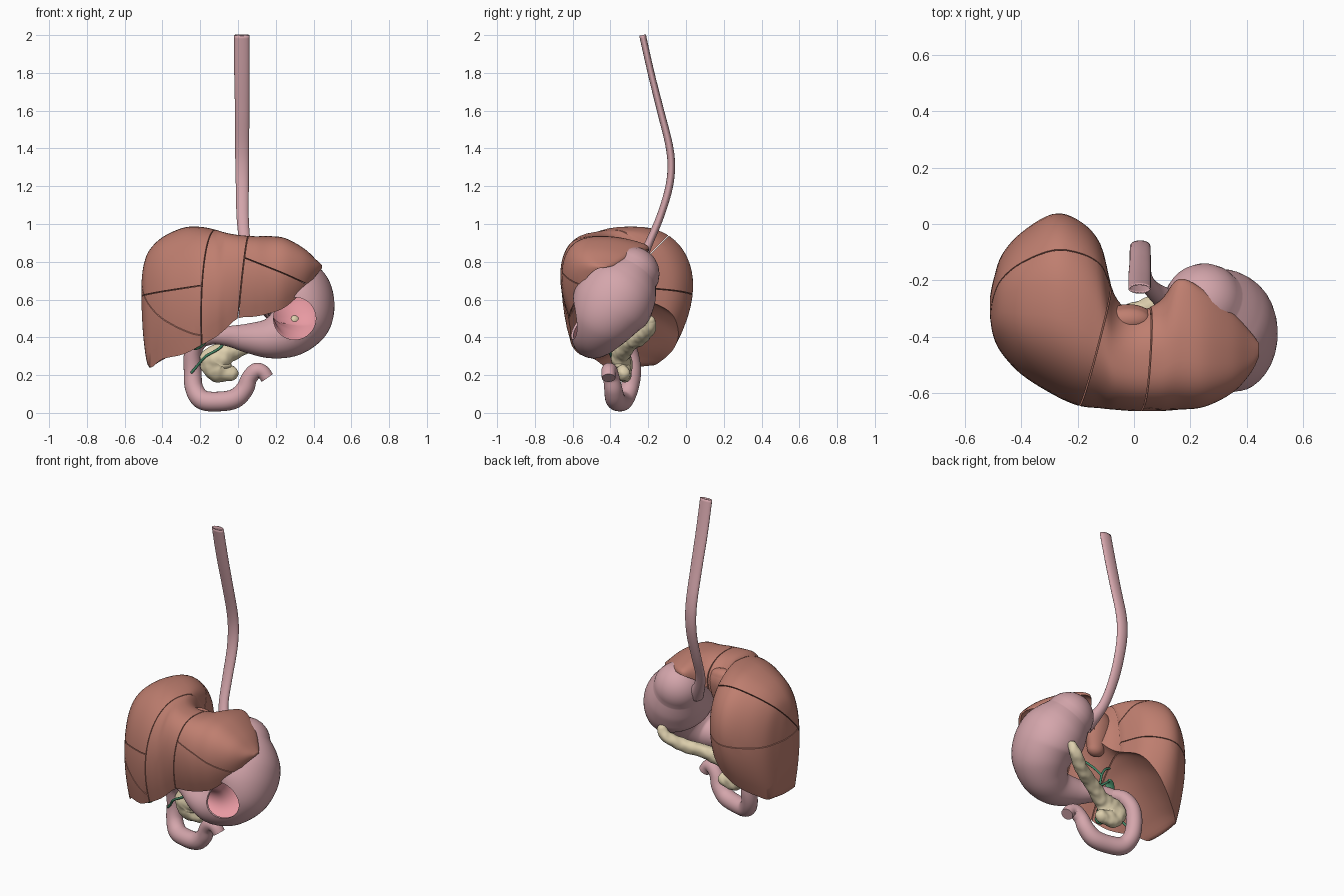
import bpy, bmesh, math
from mathutils import Vector, noise

if "Cube" in bpy.data.objects:
    bpy.data.objects.remove(bpy.data.objects["Cube"])


def material(name, rgb):
    m = bpy.data.materials.new(name)
    m.diffuse_color = (*rgb, 1)
    m.use_nodes = True
    m.node_tree.nodes["Principled BSDF"].inputs["Base Color"].default_value = m.diffuse_color
    return m


LIVER = material("liver_brown", (0.52, 0.21, 0.16))
PINK = material("gut_pink", (0.66, 0.38, 0.41))
LINING = material("lining_pink", (0.80, 0.32, 0.36))
CREAM = material("pancreas_cream", (0.73, 0.63, 0.42))
GREEN = material("gall_green", (0.10, 0.42, 0.22))
DARK = material("duct_green", (0.06, 0.25, 0.14))


def finish(bm, name, mat, angle=40):
    bmesh.ops.recalc_face_normals(bm, faces=bm.faces)
    me = bpy.data.meshes.new(name)
    bm.to_mesh(me)
    bm.free()
    ob = bpy.data.objects.new(name, me)
    bpy.context.collection.objects.link(ob)
    me.materials.append(mat)
    bpy.ops.object.select_all(action='DESELECT')
    ob.select_set(True)
    bpy.context.view_layer.objects.active = ob
    bpy.ops.object.shade_smooth_by_angle(angle=math.radians(angle))
    return ob


def spline(rows, steps):
    """Smooth interpolation through rows of equal length."""
    r = [rows[0]] + list(rows) + [rows[-1]]
    out = []
    for i in range(1, len(r) - 2):
        for k in range(steps):
            t = k / steps
            out.append([0.5 * (2 * b + (c - a) * t + (2 * a - 5 * b + 4 * c - d) * t * t
                        + (3 * b - a - 3 * c + d) * t ** 3)
                        for a, b, c, d in zip(*r[i - 1:i + 3])])
    return out + [list(rows[-1])]


def loft(rings, caps=(True, True)):
    bm = bmesh.new()
    vs = [[bm.verts.new(p) for p in ring] for ring in rings]
    n = len(vs[0])
    for a, b in zip(vs, vs[1:]):
        for j in range(n):
            bm.faces.new((a[j], a[(j + 1) % n], b[(j + 1) % n], b[j]))
    for on, ring in zip(caps, (vs[0], vs[-1])):
        if on:
            bm.faces.new(ring)
    return bm


def tube(name, rows, mat, sides=24, steps=8, up=(0, 1, 0), round_ends=(True, True), caps=(True, True), bump=0):
    """Sweep an ellipse along x, y, z, radius, second radius."""
    rows = [r if len(r) == 5 else (*r, r[3]) for r in rows]
    pts = spline(rows, steps)
    P = [Vector(p[:3]) for p in pts]
    v, rings, last = Vector(up), [], len(P) - 1
    for i, p in enumerate(pts):
        t = (P[min(i + 1, last)] - P[max(i - 1, 0)]).normalized()
        v = (v - t * v.dot(t)).normalized()
        u = t.cross(v)

        def ring(scale, push):
            out = []
            for k in range(sides):
                a = 2 * math.pi * k / sides
                q = P[i] + t * push + scale * (u * p[3] * math.cos(a) + v * p[4] * math.sin(a))
                out.append(q + (q - P[i]) * bump * noise.noise(q * 26))
            return out
        dome = [(math.cos(math.radians(d)), p[4] * math.sin(math.radians(d))) for d in (15, 30, 45, 60, 73, 84)]
        if i == 0 and round_ends[0]:
            rings += [ring(s, -h) for s, h in reversed(dome)]
        rings.append(ring(1, 0))
        if i == last and round_ends[1]:
            rings += [ring(s, h) for s, h in dome]
    return finish(loft(rings, caps), name, mat)


# Liver: slices across x = x, front y, back y, top z, front edge z, back edge z, hollow, back inset
slices = [
    (-.512, -.33, -.26, .68, .60, .60, .00, .00),
    (-.500, -.40, -.20, .78, .40, .42, -.02, .03),
    (-.470, -.46, -.11, .86, .245, .26, -.01, .10),
    (-.40, -.535, -.03, .93, .285, .28, .03, .13),
    (-.29, -.605, .035, .98, .31, .35, .11, .14),
    (-.20, -.645, .015, .985, .355, .44, .14, .10),
    (-.12, -.655, -.07, .97, .40, .54, .12, .05),
    (-.07, -.66, -.25, .955, .44, .62, .08, .02),
    (.00, -.665, -.31, .942, .50, .70, .08, .02),
    (.09, -.665, -.275, .935, .51, .80, .14, .00),
    (.16, -.66, -.195, .936, .525, .86, .15, .00),
    (.25, -.65, -.235, .925, .56, .855, .12, .00),
    (.35, -.60, -.315, .87, .65, .82, .07, .00),
    (.415, -.53, -.385, .81, .73, .78, .03, .00),
    (.445, -.47, -.425, .78, .765, .77, .00, .00)]


def power(c, e):
    return math.copysign(abs(c) ** e, c)


rings = []
for x, yf, yb, zt, zf, zb, hollow, inset in spline(slices, 5):
    ring = []
    for k in range(37):
        t = math.pi * k / 36
        w = (1 - power(math.cos(t), .8)) / 2
        base = zf + (zb - zf) * w
        s = max(0, math.sin(t)) ** .85
        low = (1 - s) ** 2
        y = yf + (yb - yf) * w
        y += -inset * low if w > .5 else .08 * low * min(1, (yb - yf) / .4)
        ring.append(Vector((x, y, base + (zt - base) * s)))
    # stretch so the bulges reach the front and back limits
    lo, hi = min(p.y for p in ring), max(p.y for p in ring)
    for p in ring:
        p.y = yf + (p.y - lo) / (hi - lo) * (yb - yf)
    a, b = ring[-1], ring[0]
    for k in range(1, 16):
        f = k / 16
        ring.append(a.lerp(b, f) + Vector((0, 0, hollow * 4 * f * (1 - f))))
    rings.append(ring)
whole = loft(rings)
bmesh.ops.recalc_face_normals(whole, faces=whole.faces)


def split(bm, co, no):
    """Cut a closed solid by a plane into two capped halves with a narrow gap."""
    halves = []
    n = Vector(no).normalized()
    for sign in (1, -1):
        part = bm.copy()
        cut = bmesh.ops.bisect_plane(part, geom=part.verts[:] + part.edges[:] + part.faces[:],
                                     plane_co=Vector(co) + n * sign * .0022, plane_no=n * sign, clear_inner=True)
        edges = [e for e in cut['geom_cut'] if isinstance(e, bmesh.types.BMEdge) and e.is_boundary]
        bmesh.ops.holes_fill(part, edges=edges, sides=0)
        halves.append(part)
    bm.free()
    return halves


rest, right = split(whole, (-.19, -.65, .75), (1, -.255, -.035))
left, medial = split(rest, (.025, -.66, .75), (1, -.07, -.11))
left_up, left_low = split(left, (.2, -.65, .755), (.4, .1, 1))
back, front = split(right, (-.48, -.34, .69), (0, 1, -1))
segments = {"liver_medial": medial, "liver_left_upper": left_up, "liver_left_lower": left_low}
for label, piece in (("posterior", back), ("anterior", front)):
    hi, lo = split(piece, (-.35, -.3, .635), (-.12, .06, 1))
    segments["liver_upper_" + label] = hi
    segments["liver_lower_" + label] = lo
for name, bm in segments.items():
    finish(bm, name, LIVER, 50)

# Caudate lobe
tube("liver_caudate", [(-.02, -.365, .66, .055, .045), (-.02, -.345, .74, .08, .05),
                       (-.02, -.335, .81, .088, .05), (-.02, -.34, .85, .08, .045)], LIVER)

# Stomach: hollow wall with a round window in front
stomach = tube("stomach", [
    (.25, -.285, .735, .145, .145), (.28, -.325, .675, .178, .19), (.305, -.365, .62, .195, .212),
    (.322, -.405, .56, .188, .21), (.312, -.44, .495, .175, .18), (.26, -.475, .43, .142), (.17, -.49, .395, .108),
    (.06, -.465, .395, .08), (-.04, -.42, .405, .056), (-.12, -.38, .405, .042), (-.17, -.35, .39, .036)],
    PINK, sides=40)
stomach.data.materials.append(LINING)
wall = stomach.modifiers.new("wall", 'SOLIDIFY')
wall.thickness = .012
wall.offset = -1
wall.material_offset = 1
bpy.ops.mesh.primitive_cylinder_add(vertices=64, radius=.112, depth=.34, location=(.30, -.66, .50),
                                    rotation=(math.pi / 2, 0, 0))
cutter = bpy.context.object
cutter.name = "window_cutter"
cutter.hide_render = True
cutter.hide_set(True)
window = stomach.modifiers.new("window", 'BOOLEAN')
window.object = cutter
window.operation = 'DIFFERENCE'
window.solver = 'EXACT'

# Esophagus: flattened, open at the top
gullet = tube("esophagus", [
    (.02, -.23, 2.0, .04, .018), (.02, -.185, 1.8, .04, .018), (.022, -.135, 1.6, .038, .019),
    (.022, -.09, 1.42, .037, .020), (.022, -.078, 1.3, .036, .020), (.023, -.093, 1.18, .034, .020),
    (.025, -.14, 1.03, .032, .020), (.04, -.20, .89, .030, .022), (.075, -.24, .80, .034, .030),
    (.13, -.28, .72, .05, .045)], PINK, round_ends=(False, False), caps=(False, False))
thick = gullet.modifiers.new("wall", 'SOLIDIFY')
thick.thickness = .005

# Duodenum
tube("duodenum", [
    (-.14, -.365, .40, .036), (-.20, -.33, .385, .044), (-.238, -.30, .32, .046), (-.24, -.285, .22, .047),
    (-.232, -.30, .13, .048), (-.19, -.33, .07, .052), (-.11, -.355, .06, .052), (-.02, -.375, .074, .052),
    (.035, -.385, .125, .048), (.06, -.395, .185, .043), (.095, -.405, .222, .042), (.13, -.41, .217, .038),
    (.155, -.41, .185, .036)], PINK, round_ends=(True, False))

# Pancreas: tail, body, head and hooked process
tube("pancreas", [
    (.30, -.19, .49, .028), (.27, -.195, .445, .034), (.18, -.245, .395, .038), (.08, -.29, .37, .040),
    (-.02, -.33, .33, .048, .045), (-.08, -.345, .305, .066, .05), (-.12, -.34, .27, .085, .05),
    (-.105, -.335, .225, .066, .044), (-.035, -.33, .208, .040, .034)],
    CREAM, sides=32, steps=12, bump=.16)

# Gallbladder
tube("gallbladder", [(-.225, -.565, .365, .032), (-.215, -.52, .385, .045), (-.18, -.45, .43, .042),
                     (-.14, -.38, .475, .024), (-.11, -.35, .48, .010)], GREEN)

# Bile ducts
ducts = {
    "cystic_duct": [(-.115, -.355, .48), (-.09, -.35, .46), (-.065, -.36, .44)],
    "common_bile_duct": [(-.06, -.36, .50), (-.065, -.385, .42), (-.09, -.405, .35), (-.17, -.395, .30),
                         (-.215, -.36, .25), (-.245, -.345, .215)],
    "right_hepatic_duct": [(-.06, -.36, .50), (-.10, -.37, .56), (-.18, -.38, .60)],
    "left_hepatic_duct": [(-.06, -.36, .50), (-.03, -.40, .56), (.03, -.45, .62)]}
for name, path in ducts.items():
    tube(name, [(*p, .007) for p in path], DARK, sides=10)
